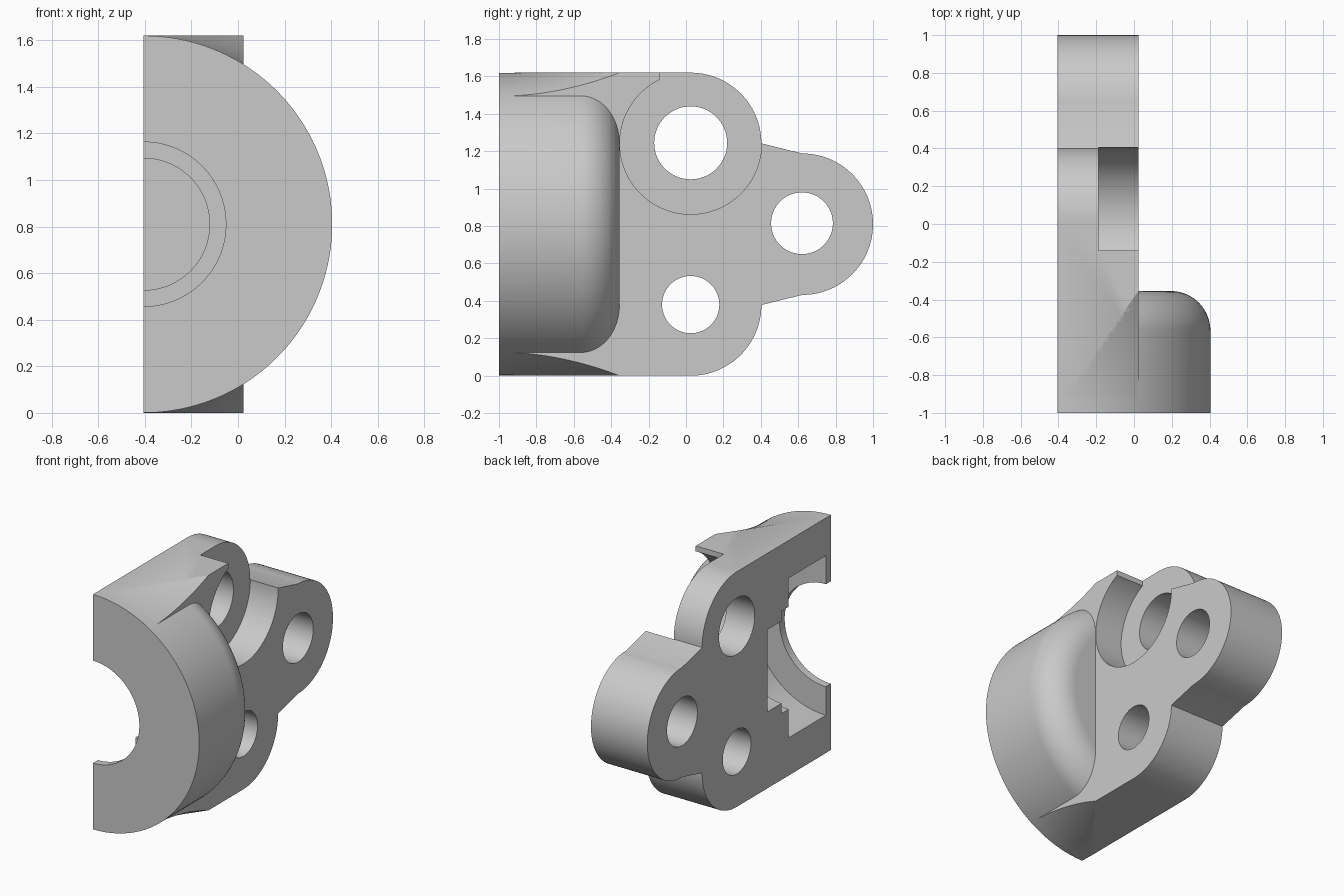
import bpy, bmesh, math

if "Cube" in bpy.data.objects:
    bpy.data.objects.remove(bpy.data.objects["Cube"], do_unlink=True)

BACK, FACE, MID = -0.405, 0.024, 0.81     # plate planes and bore axis height
R, LUG = 0.378, 0.025                     # lug radius and lug centre along y

grey = bpy.data.materials.new("plain_grey")
grey.use_nodes = True
grey.diffuse_color = (0.59, 0.59, 0.59, 1)
grey.node_tree.nodes["Principled BSDF"].inputs["Base Color"].default_value = (0.59, 0.59, 0.59, 1)


def finish(name, bm):
    bmesh.ops.recalc_face_normals(bm, faces=bm.faces)
    mesh = bpy.data.meshes.new(name)
    bm.to_mesh(mesh)
    bm.free()
    mesh.materials.append(grey)
    obj = bpy.data.objects.new(name, mesh)
    bpy.context.collection.objects.link(obj)
    return obj


def loft(name, rings):
    """Join closed rings of points into a capped solid."""
    bm = bmesh.new()
    loops = [[bm.verts.new(p) for p in ring] for ring in rings]
    n = len(loops[0])
    for a, b in zip(loops, loops[1:]):
        for i in range(n):
            j = (i + 1) % n
            bm.faces.new((a[i], a[j], b[j], b[i]))
    bm.faces.new(loops[0])
    bm.faces.new(loops[-1])
    return finish(name, bm)


def extrude(name, outline, x0, x1):
    """Extrude a (y, z) outline along x."""
    return loft(name, [[(x, y, z) for y, z in outline] for x in (x0, x1)])


def revolve(name, profile, steps=160):
    """Turn a (y, radius) profile around the main bore axis."""
    turn = [math.tau * (i + 0.5) / steps for i in range(steps)]
    return loft(name, [[(BACK + r * math.sin(a), y, MID + r * math.cos(a)) for a in turn]
                       for y, r in profile])


def arc(cy, cz, r, start, end, n=48):
    angles = [math.radians(start + (end - start) * i / n) for i in range(n + 1)]
    return [(cy + r * math.cos(a), cz + r * math.sin(a)) for a in angles]


def disc(name, y, z, r, x0, x1):
    return extrude(name, arc(y, z, r, 0, 360, 96)[:-1], x0, x1)


def box(name, y0, y1, z0, z1, x0, x1):
    return extrude(name, [(y0, z0), (y1, z0), (y1, z1), (y0, z1)], x0, x1)


def boolean(target, tool, operation):
    mod = target.modifiers.new(operation, "BOOLEAN")
    mod.operation, mod.object, mod.solver = operation, tool, "EXACT"
    bpy.context.view_layer.objects.active = target
    bpy.ops.object.modifier_apply(modifier=mod.name)
    bpy.data.objects.remove(tool, do_unlink=True)


# Mounting plate with rounded corners and a projecting ear
outline = [(-0.995, 0)] + arc(LUG, R, R, -90, 0)
outline += arc(0.622, MID, R, -90, 90)
outline += arc(LUG, 2 * MID - R, R, 0, 90) + [(-0.995, 2 * MID)]
body = extrude("bracket_body", outline, BACK, FACE)

# Flared blend that trims the front corners of the plate down to the round housing
flare = [(-1 + 0.64 * i / 24, 0.808 + 0.107 * (i / 24) ** 2) for i in range(25)]
boolean(body, revolve("flare", flare + [(-0.35, 1.6), (1.2, 1.6)]), "INTERSECT")

# Half-round bearing housing with a filleted rear rim, flat at the back
housing = revolve("housing", [(-1, 0.8095)] + arc(-0.565, 0.5995, 0.21, 90, 0, 20))
boolean(housing, box("split", -2, 2, -1, 3, BACK, -2), "DIFFERENCE")
boolean(body, housing, "UNION")

# Stepped bearing bore
bore = [(-1.1, 0.353), (-0.945, 0.353), (-0.945, 0.55), (-0.54, 0.55),
        (-0.54, 0.353), (-0.463, 0.353), (-0.463, 0.283), (-0.31, 0.283)]
boolean(body, revolve("bore", bore), "DIFFERENCE")

# Round recess around the upper hole, opened to the top
boolean(body, disc("recess", LUG, 2 * MID - R, R + 0.001, -0.189, FACE + 0.01), "DIFFERENCE")
boolean(body, box("recess_mouth", -0.14, 0.18, 1.4, 1.8, -0.189, FACE + 0.01), "DIFFERENCE")

# Bolt holes
for y, z, r in ((LUG, 1.245, 0.195), (LUG, 0.38, 0.153), (0.62, 0.815, 0.165)):
    boolean(body, disc("hole", y, z, r, -1, 1), "DIFFERENCE")

bpy.ops.object.select_all(action="DESELECT")
body.select_set(True)
bpy.context.view_layer.objects.active = body
bpy.ops.object.shade_smooth_by_angle(angle=math.radians(28))
